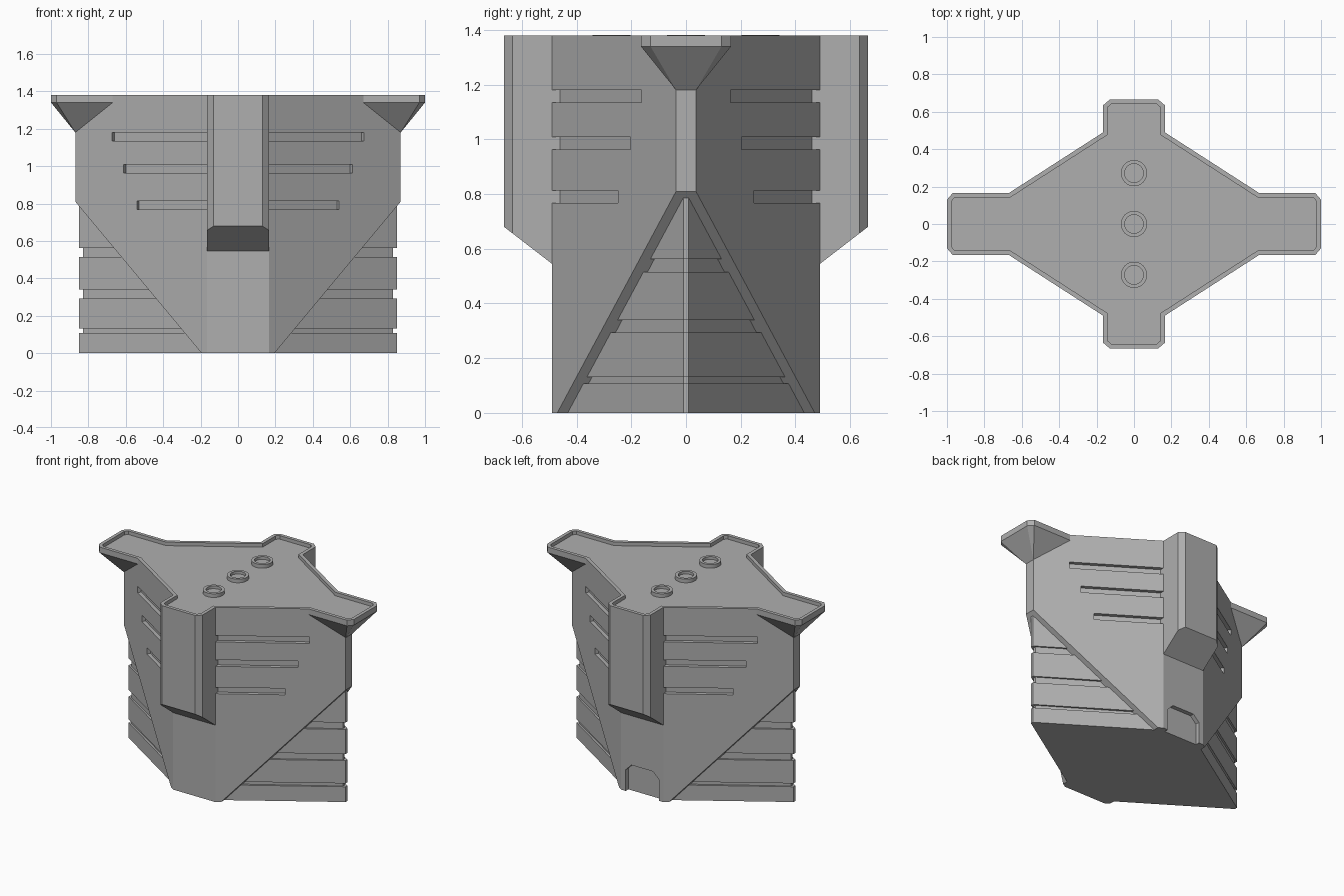
import bpy, bmesh, math

if "Cube" in bpy.data.objects:
    bpy.data.objects.remove(bpy.data.objects["Cube"])

TOP, PLATE = 1.38, 1.34
SIGNS = (-1, 1)
GREY = bpy.data.materials.new("mid_grey")
GREY.diffuse_color = (0.43, 0.43, 0.43, 1)
GREY.use_nodes = True
GREY.node_tree.nodes["Principled BSDF"].inputs["Base Color"].default_value = GREY.diffuse_color


def hull(bm, pts):
    verts = [bm.verts.new(p) for p in pts]
    bmesh.ops.convex_hull(bm, input=verts)


def finish(bm, name, clean=True):
    if clean:
        bmesh.ops.dissolve_limit(bm, angle_limit=0.01, verts=bm.verts, edges=bm.edges)
    bmesh.ops.recalc_face_normals(bm, faces=bm.faces)
    mesh = bpy.data.meshes.new(name)
    bm.to_mesh(mesh)
    bm.free()
    mesh.materials.append(GREY)
    ob = bpy.data.objects.new(name, mesh)
    bpy.context.collection.objects.link(ob)
    return ob


def hull_object(name, pts):
    bm = bmesh.new()
    hull(bm, pts)
    return finish(bm, name)


def mirrored(pts, xs=SIGNS, ys=SIGNS):
    return [(sx * x, sy * y, z) for sx in xs for sy in ys for x, y, z in pts]


def wall_y(x):
    # slanted side wall of the diamond body, in line with the tray edge
    return 0.49 - (0.325 / 0.505) * (x - 0.165)


# Outer shell, cut away diagonally at the lower left and right
TIP = wall_y(0.87)
shell = hull_object("outer_shell", mirrored([
    (0.165, 0.49, 0), (0.195, wall_y(0.195), 0), (0.87, TIP, 0.81),
    (0.87, TIP, PLATE), (0.165, 0.49, PLATE)]))

# Side slots and the rear cable port
bm = bmesh.new()
for z0, z1, xe in ((1.135, 1.18, 0.672), (0.962, 1.008, 0.61), (0.768, 0.813, 0.54)):
    for sx in SIGNS:
        for sy in SIGNS:
            a, b = wall_y(0.15), wall_y(xe)
            hull(bm, [(sx * x, sy * y, z) for z in (z0, z1) for x, y in
                      ((0.15, a - 0.03), (0.15, a + 0.05),
                       (xe + 0.02, b + 0.03), (xe - 0.012, b - 0.022))])
hull(bm, [(sx * x, y, z) for sx in SIGNS for y in (0.46, 0.55)
          for x, z in ((0.13, -0.05), (0.13, 0.15), (0.085, 0.195))])
cutter = finish(bm, "slot_cutters")
cutter.hide_render = True
cutter.display_type = 'WIRE'
mod = shell.modifiers.new("slots", 'BOOLEAN')
mod.operation = 'DIFFERENCE'
mod.solver = 'EXACT'
mod.object = cutter

# Inner core: stacked slices, alternating full and grooved
levels = (0, 0.108, 0.132, 0.293, 0.34, 0.515, 0.563, 0.83)
bm = bmesh.new()
for i, (z0, z1) in enumerate(zip(levels, levels[1:])):
    d = 0.02 * (i % 2)
    hull(bm, mirrored([(x, y, z) for z in (z0, z1)
                       for x, y in ((0.85 - d, 0.01), (0.165, 0.452 - d))]))
finish(bm, "grooved_core", clean=False)

# Front and rear pillars with chamfered corners and sloping undersides
for sy, name in ((-1, "front_pillar"), (1, "rear_pillar")):
    pts = []
    for x, y in ((0.165, 0.43), (0.165, 0.635), (0.13, 0.665)):
        pts += [(x, y, 0.545 + (y - 0.49) * 0.771), (x, y, PLATE)]
    hull_object(name, mirrored(pts, ys=(sy,)))

# Tapered brackets under the side arms
for sx, name in ((-1, "left_bracket"), (1, "right_bracket")):
    hull_object(name, mirrored([
        (0.67, 0.165, PLATE), (0.97, 0.165, PLATE), (1.0, 0.13, PLATE),
        (0.87, TIP, 1.18)], xs=(sx,)))

# Cross-shaped top tray with a raised rim
quarter = [(1.0, 0.13), (0.97, 0.165), (0.67, 0.165),
           (0.165, 0.49), (0.165, 0.635), (0.13, 0.665)]
outline = (quarter + [(-x, y) for x, y in reversed(quarter)]
           + [(-x, -y) for x, y in quarter]
           + [(x, -y) for x, y in reversed(quarter)])
bm = bmesh.new()
base = bm.faces.new([bm.verts.new((x, y, PLATE)) for x, y in outline])
bm.normal_update()
geom = bmesh.ops.extrude_face_region(bm, geom=[base], use_keep_orig=True)["geom"]
top = [g for g in geom if isinstance(g, bmesh.types.BMFace)][0]
bmesh.ops.translate(bm, vec=(0, 0, TOP - PLATE), verts=top.verts)
bmesh.ops.recalc_face_normals(bm, faces=bm.faces)
bm.normal_update()
bmesh.ops.inset_individual(bm, faces=[top], thickness=0.024, use_even_offset=True)
floor = bmesh.ops.extrude_discrete_faces(bm, faces=[top])["faces"][0]
bmesh.ops.translate(bm, vec=(0, 0, -0.025), verts=floor.verts)
finish(bm, "top_tray", clean=False)

# Three hollow round studs along the middle of the tray
stud = [(0.07, 1.35), (0.07, 1.381), (0.05, 1.381), (0.05, 1.362), (0, 1.362)]
for i in range(3):
    bm = bmesh.new()
    vs = [bm.verts.new((r, 0, z)) for r, z in stud]
    es = [bm.edges.new(p) for p in zip(vs, vs[1:])]
    bmesh.ops.spin(bm, geom=vs + es, cent=(0, 0, 0), axis=(0, 0, 1),
                   angle=math.tau, steps=32)
    bmesh.ops.remove_doubles(bm, verts=bm.verts, dist=1e-4)
    ob = finish(bm, f"stud_{i + 1}", clean=False)
    ob.location.y = 0.272 * (i - 1)
    bpy.ops.object.select_all(action='DESELECT')
    ob.select_set(True)
    bpy.context.view_layer.objects.active = ob
    bpy.ops.object.shade_smooth_by_angle(angle=math.radians(30))
